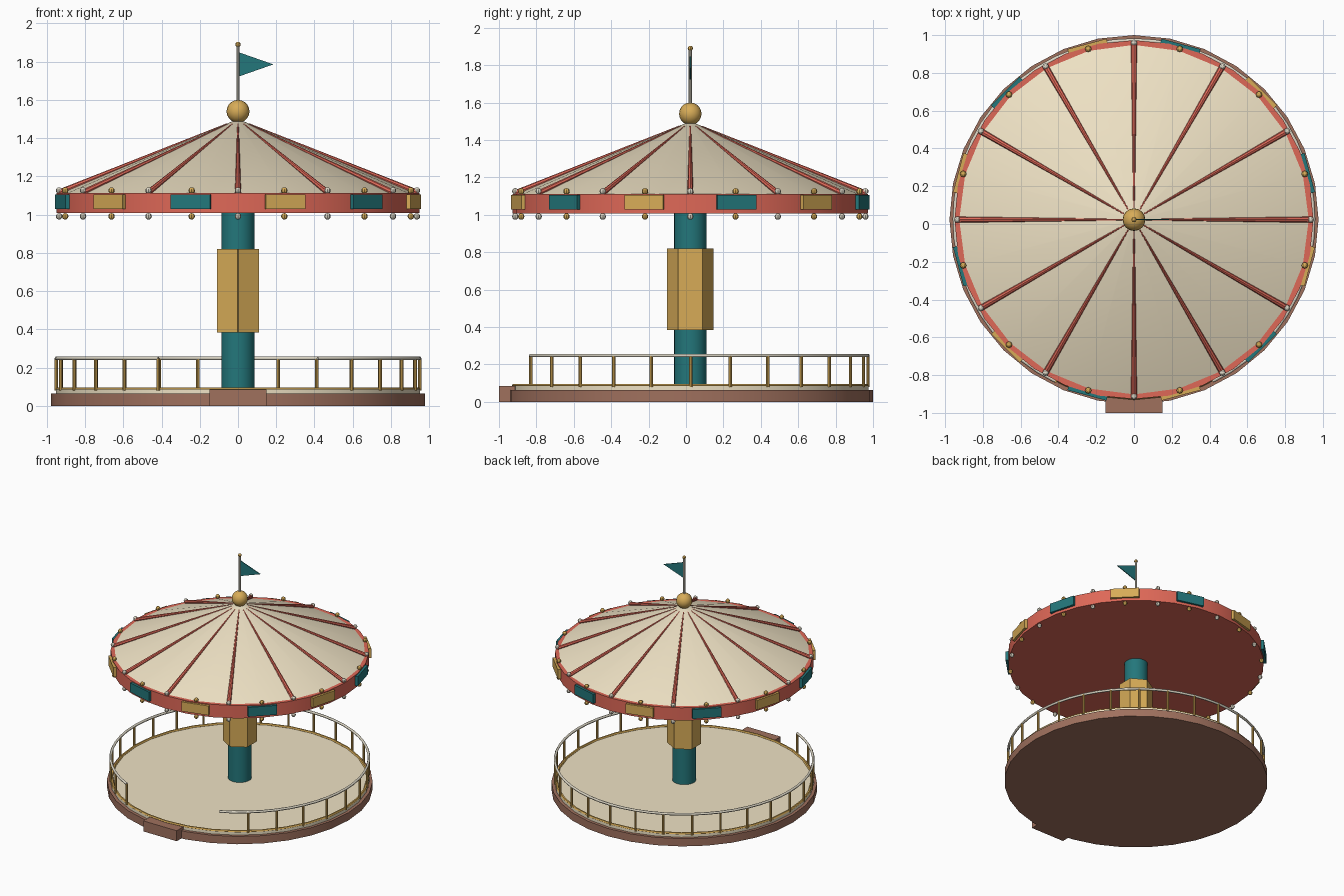
import bpy, bmesh
from math import sin, cos, pi, radians
from mathutils import Vector

if "Cube" in bpy.data.objects:
    bpy.data.objects.remove(bpy.data.objects["Cube"])

CY = 0.023  # y of the ride's axis


def mat(name, r, g, b):
    m = bpy.data.materials.new(name)
    m.diffuse_color = [(c / 255) ** 2.2 for c in (r, g, b)] + [1]
    m.use_nodes = True
    m.node_tree.nodes["Principled BSDF"].inputs["Base Color"].default_value = m.diffuse_color
    return m


CORAL = mat("coral", 222, 104, 88)
CREAM = mat("cream", 238, 225, 195)
TEAL = mat("teal", 40, 118, 122)
GOLD = mat("gold", 214, 170, 88)
BROWN = mat("brown", 158, 112, 94)
PALE = mat("pale", 218, 212, 195)


def polar(r, deg, z):
    """Point at an angle measured from the front (-y) towards +x."""
    a = radians(deg)
    return Vector((r * sin(a), CY - r * cos(a), z))


def finish(name, material, smooth=True):
    o = bpy.context.object
    o.name = name
    o.data.materials.append(material)
    if smooth:
        bpy.ops.object.shade_smooth_by_angle(angle=radians(35))
    return o


def drum(name, material, r, z0, z1, sides=32, r2=None):
    bpy.ops.mesh.primitive_cone_add(vertices=sides, radius1=r, radius2=r if r2 is None else r2,
                                    depth=z1 - z0, location=(0, CY, (z0 + z1) / 2))
    return finish(name, material)


def rod(name, material, a, b, r1, r2, sides=8):
    d = b - a
    bpy.ops.mesh.primitive_cone_add(vertices=sides, radius1=r1, radius2=r2, depth=d.length,
                                    location=(a + b) / 2,
                                    rotation=d.to_track_quat('Z', 'Y').to_euler())
    return finish(name, material)


def ball(name, material, loc, r, seg=8, rings=6):
    bpy.ops.mesh.primitive_uv_sphere_add(segments=seg, ring_count=rings, radius=r, location=loc)
    return finish(name, material, seg > 8)


def box(name, material, loc, size, deg=0):
    bpy.ops.mesh.primitive_cube_add(size=1, location=loc, rotation=(0, 0, radians(deg)))
    bpy.context.object.scale = size
    return finish(name, material, False)


# Platform
drum("base", BROWN, 0.977, 0, 0.063)
drum("deck", CREAM, 0.953, 0.06, 0.086)
bpy.ops.mesh.primitive_torus_add(major_segments=32, minor_segments=6, major_radius=0.943,
                                 minor_radius=0.011, location=(0, CY, 0.087))
finish("deck_trim", GOLD)
box("step", BROWN, (0, -0.94, 0.0425), (0.30, 0.12, 0.085))

# Railing with an opening at the front
GAP, BAYS = 26, 24
pitch = (360 - 2 * GAP) / BAYS
curve = bpy.data.curves.new("handrail", 'CURVE')
curve.dimensions = '3D'
curve.bevel_depth = 0.01
curve.bevel_resolution = 1
curve.use_fill_caps = True
line = curve.splines.new('POLY')
line.points.add(BAYS * 2)
for i, p in enumerate(line.points):
    p.co = (*polar(0.95, GAP + i * pitch / 2, 0.248), 1)
rail = bpy.data.objects.new("handrail", curve)
bpy.context.collection.objects.link(rail)
curve.materials.append(PALE)
for i in range(1, BAYS + 1):
    a = GAP + i * pitch
    rod("rail_post", GOLD, polar(0.95, a, 0.08), polar(0.95, a, 0.248), 0.009, 0.009)

# Centre column and its six panels
drum("column", TEAL, 0.087, 0.08, 1.02, 24)
for i in range(6):
    a = 30 + 60 * i
    box("column_panel", GOLD, polar(0.0975, a, 0.602), (0.12, 0.025, 0.435), a)

# Canopy
drum("canopy_rim", CORAL, 0.95, 1.008, 1.112)
drum("canopy_roof", CREAM, 0.93, 1.11, 1.49, 24, 0.025)
for i in range(12):
    rod("roof_rib", CORAL, polar(0.935, 30 * i, 1.116), polar(0.06, 30 * i, 1.473), 0.016, 0.004)
    a = 15 + 30 * i
    box("rim_panel", TEAL if i % 2 else GOLD, polar(0.95, a, 1.067), (0.214, 0.026, 0.076), a)

# Bulbs above and below the rim
for i in range(24):
    for z in (1.126, 0.991):
        ball("bulb", GOLD if i % 2 else PALE, polar(0.936, 15 * i, z), 0.017)

# Finial, flagpole and pennant
ball("finial", GOLD, (0, CY, 1.54), 0.06, 16, 10)
drum("flagpole", PALE, 0.009, 1.58, 1.885, 10)
ball("flagpole_tip", GOLD, (0, CY, 1.89), 0.014)
me = bpy.data.meshes.new("pennant")
bm = bmesh.new()
face = bm.faces.new([bm.verts.new((x, CY - 0.003, z)) for x, z in
                     ((0.005, 1.723), (0.185, 1.786), (0.005, 1.849))])
ext = bmesh.ops.extrude_face_region(bm, geom=[face])
bmesh.ops.translate(bm, vec=(0, 0.006, 0),
                    verts=[g for g in ext["geom"] if isinstance(g, bmesh.types.BMVert)])
bmesh.ops.recalc_face_normals(bm, faces=bm.faces)
bm.to_mesh(me)
bm.free()
me.materials.append(TEAL)
bpy.context.collection.objects.link(bpy.data.objects.new("pennant", me))
